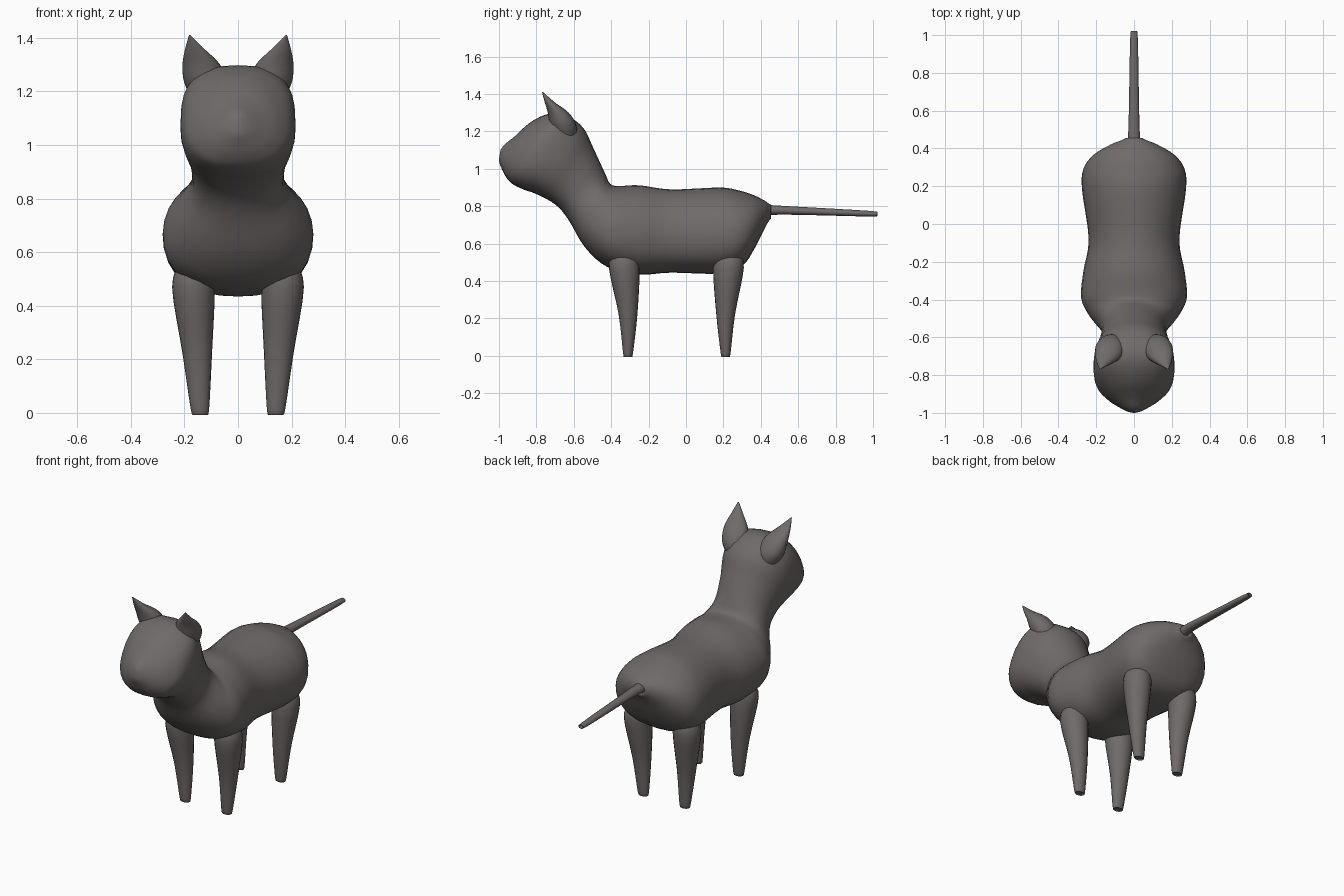
import bpy, bmesh, math
from mathutils import Vector

if "Cube" in bpy.data.objects:
    bpy.data.objects.remove(bpy.data.objects["Cube"])

fur = bpy.data.materials.new("grey_fur")
fur.diffuse_color = (0.16, 0.145, 0.14, 1)
fur.use_nodes = True
fur.node_tree.nodes["Principled BSDF"].inputs["Base Color"].default_value = fur.diffuse_color


def catmull(keys, steps):
    """Smoothly interpolate a list of number tuples."""
    out = []
    for i in range(len(keys) - 1):
        a, b = keys[max(i - 1, 0)], keys[i]
        c, d = keys[i + 1], keys[min(i + 2, len(keys) - 1)]
        for s in range(steps):
            t = s / steps
            out.append([0.5 * (2 * q + (r - p) * t + (2 * p - 5 * q + 4 * r - e) * t * t
                               + (3 * q - p - 3 * r + e) * t ** 3)
                        for p, q, r, e in zip(a, b, c, d)])
    return out + [list(keys[-1])]


def loft(name, rings, angle=60):
    """Skin closed rings of points and cap both ends."""
    bm = bmesh.new()
    loops = [[bm.verts.new(p) for p in ring] for ring in rings]
    n = len(loops[0])
    for lo, hi in zip(loops, loops[1:]):
        for i in range(n):
            j = (i + 1) % n
            bm.faces.new((lo[i], lo[j], hi[j], hi[i]))
    bm.faces.new(loops[0][::-1])
    bm.faces.new(loops[-1])
    bmesh.ops.recalc_face_normals(bm, faces=bm.faces)
    mesh = bpy.data.meshes.new(name)
    bm.to_mesh(mesh)
    bm.free()
    mesh.materials.append(fur)
    obj = bpy.data.objects.new(name, mesh)
    bpy.context.collection.objects.link(obj)
    bpy.ops.object.select_all(action='DESELECT')
    obj.select_set(True)
    bpy.context.view_layer.objects.active = obj
    bpy.ops.object.shade_smooth_by_angle(angle=math.radians(angle))
    return obj


def spine_ring(top_y, top_z, low_y, low_z, half_w, n=32):
    """Ring between a back point and a belly point, fuller below than above."""
    top, low = Vector((0, top_y, top_z)), Vector((0, low_y, low_z))
    mid = low.lerp(top, 0.46)
    # The skull is boxy on top; the belly and jaw are boxy below
    skull = max(0, 1 - abs(top_y + .66) / .15)
    up_pow = 1 - .3 * skull
    low_pow = 1 - .17 * min(1, half_w / .2)
    pts = []
    for i in range(n):
        a = math.tau * i / n
        c, s = math.cos(a), math.sin(a)
        power, end = (up_pow, top) if s > 0 else (low_pow, low)
        x = half_w * math.copysign(abs(c) ** power, c)
        pts.append(mid + (end - mid) * abs(s) ** power + Vector((x, 0, 0)))
    return pts


# Tail, torso, neck and head form one skin: top y, z, bottom y, z, half width
tail = [(1.0, .765, 1.0, .755, .008),
        (.985, .775, .985, .745, .02),
        (.50, .803, .50, .755, .03)]
torso = [(.455, .808, .455, .735, .045),
         (.42, .83, .42, .68, .125),
         (.36, .86, .37, .58, .215),
         (.28, .885, .30, .48, .268),
         (.18, .90, .18, .44, .275),
         (-.08, .89, -.08, .445, .24),
         (-.25, .912, -.25, .435, .268),
         (-.36, .908, -.42, .475, .28),
         (-.405, .92, -.54, .58, .235)]
head = [(-.435, .98, -.63, .73, .175),
        (-.495, 1.11, -.70, .81, .178),
        (-.55, 1.22, -.80, .865, .206),
        (-.64, 1.285, -.87, .89, .215),
        (-.73, 1.295, -.93, .92, .20),
        (-.83, 1.25, -.965, .96, .15),
        (-.92, 1.17, -.985, 1.0, .09),
        (-.97, 1.13, -.997, 1.03, .045),
        (-.992, 1.10, -1.0, 1.05, .015)]
loft("cat_body", [spine_ring(*k) for k in catmull(tail + torso + head, 4)])


def ellipse(cx, cy, z, rx, ry, n=20):
    return [Vector((cx + rx * math.cos(math.tau * i / n),
                    cy + ry * math.sin(math.tau * i / n), z)) for i in range(n)]


for side, tag in ((-1, "left"), (1, "right")):
    # Tapered legs with slightly rounded feet, ending inside the belly
    for part, foot_y, hip_y in (("front", -.31, -.33), ("back", .212, .227)):
        keys = [(.142, foot_y, 0, .026, .019),
                (.142, foot_y, .012, .034, .026),
                (.152, foot_y, .22, .055, .05),
                (.166, hip_y, .47, .08, .082),
                (.155, hip_y, .56, .06, .06)]
        loft(f"{part}_{tag}_leg",
             [ellipse(side * x, y, z, rx, ry) for x, y, z, rx, ry in catmull(keys, 4)], 50)

    # Pointed ears growing out of the skull, steep in front and sloping behind
    ear_keys = [(.10, -.64, 1.15, .06, .05),
                (.122, -.655, 1.23, .078, .07),
                (.137, -.683, 1.30, .070, .056),
                (.160, -.728, 1.355, .038, .027),
                (.18, -.767, 1.41, .003, .003)]
    loft(f"{tag}_ear",
         [ellipse(side * x, y, z, rx, ry) for x, y, z, rx, ry in catmull(ear_keys, 4)])
